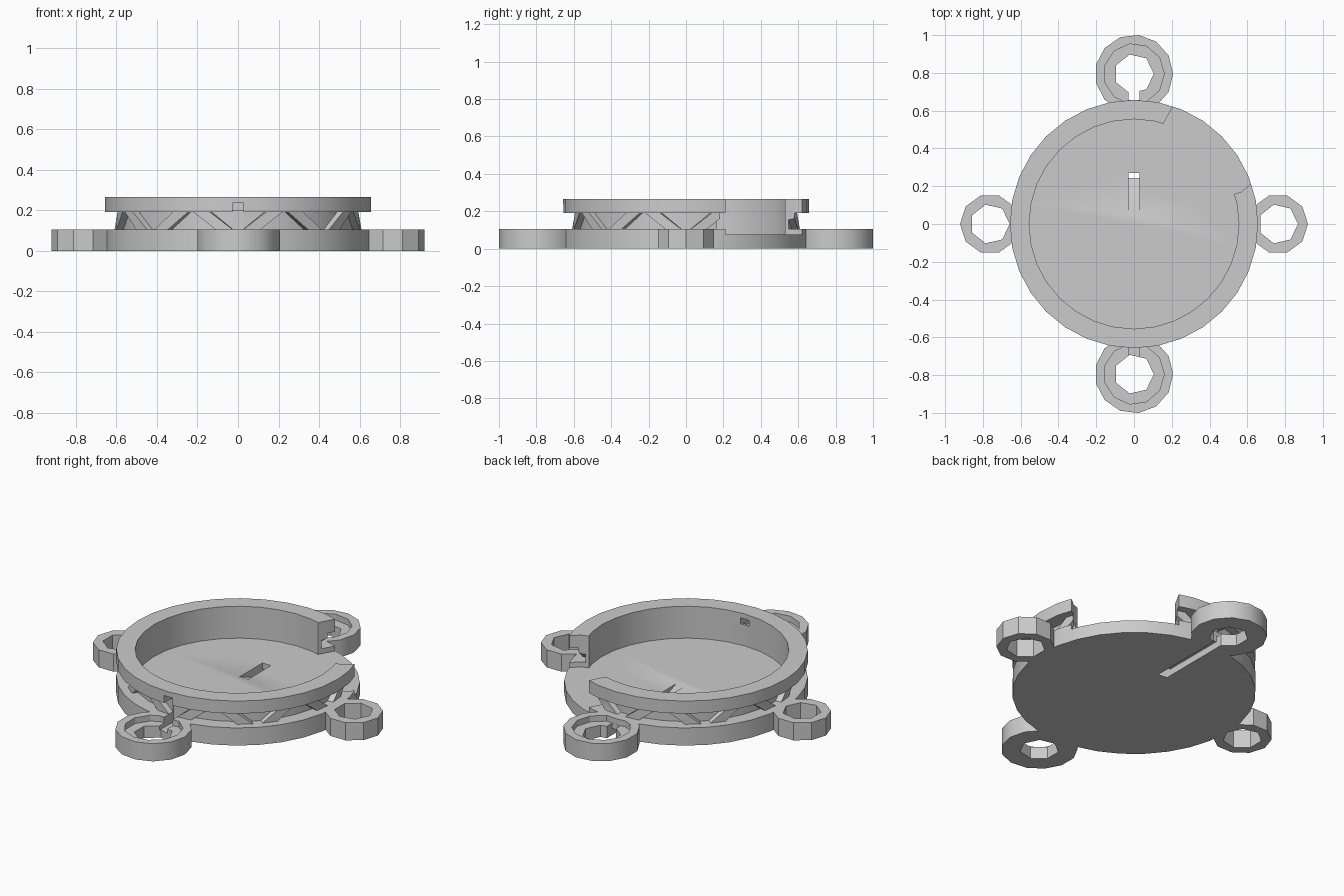
import bpy, bmesh
from math import cos, sin, radians, pi

cube = bpy.data.objects.get("Cube")
if cube:
    bpy.data.objects.remove(cube)

COLOUR = (0.6, 0.6, 0.6, 1)
grey = bpy.data.materials.new("plain grey")
grey.use_nodes = True
grey.diffuse_color = COLOUR
grey.node_tree.nodes["Principled BSDF"].inputs["Base Color"].default_value = COLOUR


def add_solid(bm, loops):
    # Skin a stack of equal point loops and cap both ends
    rings = [[bm.verts.new(p) for p in loop] for loop in loops]
    for a, b in zip(rings, rings[1:]):
        for i in range(len(a)):
            j = (i + 1) % len(a)
            bm.faces.new([a[i], a[j], b[j], b[i]])
    bm.faces.new(rings[0])
    bm.faces.new(rings[-1])


def make(name, *solids):
    bm = bmesh.new()
    for loops in solids:
        add_solid(bm, loops)
    bmesh.ops.recalc_face_normals(bm, faces=bm.faces)
    mesh = bpy.data.meshes.new(name)
    bm.to_mesh(mesh)
    bm.free()
    mesh.materials.append(grey)
    obj = bpy.data.objects.new(name, mesh)
    bpy.context.collection.objects.link(obj)
    return obj


def circle(r, sides, z, x=0, y=0):
    angles = [2 * pi * i / sides for i in range(sides)]
    return [(x + r * cos(a), y + r * sin(a), z) for a in angles]


def disc(name, x, y, r, sides, z0, z1):
    return make(name, [circle(r, sides, z, x, y) for z in (z0, z1)])


def slot(name, profile):
    # Side profile in y and z, cut across the channel width
    return make(name, [[(x, y, z) for y, z in profile] for x in (-0.028, 0.028)])


def block(y0, y1, z0, z1):
    return [(y0, z0), (y1, z0), (y1, z1), (y0, z1)]


def combine(target, other, operation):
    mod = target.modifiers.new(other.name, 'BOOLEAN')
    mod.operation = operation
    mod.solver = 'EXACT'
    mod.object = other
    bpy.context.view_layer.objects.active = target
    bpy.ops.object.modifier_apply(modifier=mod.name)
    bpy.data.objects.remove(other)


# Round tray: base disc, recessed waist and overhanging rim
FLOOR, BASE, RIM, TOP = 0.075, 0.105, 0.19, 0.265
OUTER, WAIST, INNER = 0.657, 0.575, 0.555
profile = [(OUTER, 0), (OUTER, BASE), (WAIST, BASE), (WAIST, RIM),
           (OUTER, RIM), (OUTER, TOP), (INNER, TOP), (INNER, FLOOR)]
tray = make("tray", [circle(r, 32, z) for r, z in profile])

# Wide slanted struts around the waist, in mirrored pairs
struts = []
for k in range(8):
    for side in (1, -1):
        loops = []
        for z, lean in ((BASE - 0.004, 12.5), (RIM + 0.004, 1)):
            loop = []
            for r, step in ((0.565, 0), (0.61, 0), (0.61, 8), (0.565, 8)):
                a = radians(22.5 + 45 * k + side * (lean + step))
                loop.append((r * cos(a), r * sin(a), z))
            loops.append(loop)
        struts.append(loops)
combine(tray, make("struts", *struts), 'UNION')

# Four ring lugs on the base, the front and back ones counterbored
for s in (1, -1):
    y = s * 0.795
    large = disc("large_lug", 0, y, 0.207, 13, 0, BASE)
    combine(large, disc("large_hole", 0, y, 0.105, 7, -0.1, 0.2), 'DIFFERENCE')
    combine(large, disc("counterbore", 0, y, 0.16, 11, 0.07, 0.2), 'DIFFERENCE')
    combine(tray, large, 'UNION')
    x = s * 0.763
    combine(tray, disc("small_lug", x, 0, 0.158, 10, 0, BASE), 'UNION')
    combine(tray, disc("small_hole", x, 0, 0.105, 7, -0.1, 0.2), 'DIFFERENCE')

# Opening in the wall
opening = [(0.3, 0.12), (0.528, 0.158), (0.567, 0.17), (0.615, 0.21), (1, 0.4),
           (1, 1), (0.33, 1), (0.205, 0.62), (0.155, 0.53), (0.1, 0.3)]
combine(tray, make("wall_opening", [[(x, y, z) for x, y in opening] for z in (FLOOR, 0.4)]),
        'DIFFERENCE')

# Cord channel: ramped floor slot, underside groove, back lug slit, front groove and hole
ramp = [(0.03, 0.085), (0.255, -0.005), (0.35, -0.005), (0.27, 0.03), (0.27, 0.085)]
for name, outline in (("floor_slot", ramp),
                      ("underside_groove", block(0.25, 0.76, -0.05, 0.04)),
                      ("back_slit", block(0.657, 0.72, -0.05, 0.15)),
                      ("front_groove", block(-0.72, -0.567, 0.045, 0.235)),
                      ("front_hole", block(-0.65, -0.5, 0.2, 0.235))):
    combine(tray, slot(name, outline), 'DIFFERENCE')

# Smooth round walls, crisp edges
bpy.ops.object.select_all(action='DESELECT')
tray.select_set(True)
bpy.context.view_layer.objects.active = tray
bpy.ops.object.shade_smooth_by_angle(angle=radians(30))
